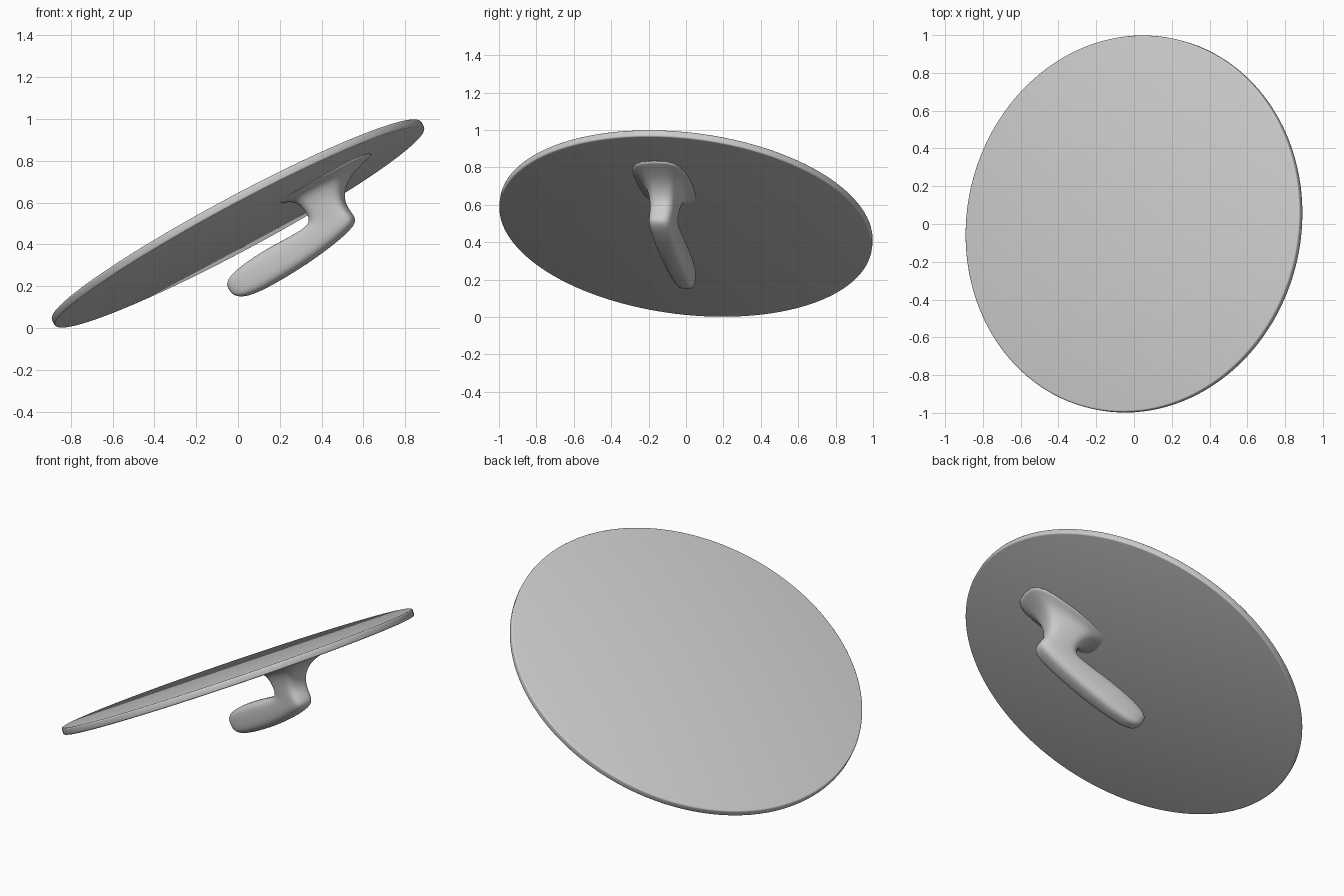
import bpy, bmesh, math
from mathutils import Vector, Matrix

if "Cube" in bpy.data.objects:
    bpy.data.objects.remove(bpy.data.objects["Cube"])

# Tilted frame: u runs along the handle, n is the disc normal
n = Vector((-0.47, 0.11, 0.876)).normalized()
u = Vector((0.843, -0.236, 0.482))
u = (u - n * u.dot(n)).normalized()
v = n.cross(u)
frame = Matrix((u, v, n)).transposed().to_4x4()
frame.translation = Vector((0, 0, 0.5))


def finish(bm, name):
    bmesh.ops.recalc_face_normals(bm, faces=bm.faces)
    bm.transform(frame)
    mesh = bpy.data.meshes.new(name)
    bm.to_mesh(mesh)
    bm.free()
    for p in mesh.polygons:
        p.use_smooth = True
    obj = bpy.data.objects.new(name, mesh)
    bpy.context.collection.objects.link(obj)
    return obj


# Disc: thin round plate with a softened rim
bm = bmesh.new()
bmesh.ops.create_cone(bm, cap_ends=True, segments=128,
                      radius1=1.003, radius2=1.003, depth=0.04)
rim = [e for e in bm.edges if any(len(f.verts) > 4 for f in e.link_faces)]
bmesh.ops.bevel(bm, geom=rim, offset=0.009, segments=3, profile=0.5, affect='EDGES')
disc = finish(bm, "disc")
bpy.ops.object.select_all(action='DESELECT')
disc.select_set(True)
bpy.context.view_layer.objects.active = disc
bpy.ops.object.shade_smooth_by_angle(angle=math.radians(35))

# Handle: inner (u, n), outer (u, n), half width, from the disc to the tip
sections = [
    (0.18, -0.010, 0.80, -0.010, 0.19),
    (0.25, -0.022, 0.69, -0.036, 0.125),
    (0.300, -0.045, 0.60, -0.063, 0.090),
    (0.322, -0.095, 0.530, -0.115, 0.074),
    (0.328, -0.145, 0.505, -0.180, 0.069),
    (0.310, -0.172, 0.522, -0.245, 0.067),
    (0.270, -0.180, 0.510, -0.287, 0.067),
    (0.20, -0.180, 0.37, -0.317, 0.067),
    (0.10, -0.176, 0.20, -0.335, 0.066),
    (0.00, -0.178, 0.05, -0.340, 0.063),
    (-0.10, -0.188, -0.08, -0.337, 0.056),
    (-0.165, -0.205, -0.155, -0.320, 0.047),
    (-0.195, -0.235, -0.190, -0.285, 0.026),
]
SIDES = 20


def rounded(t):
    # Superellipse: flat sides with rounded corners
    return math.copysign(abs(t) ** 0.62, t)


bm = bmesh.new()
rings = []
for iu, iw, ou, ow, half in sections:
    a, b = Vector((iu, 0, iw)), Vector((ou, 0, ow))
    mid, arm = (a + b) / 2, (b - a) / 2
    ring = []
    for i in range(SIDES):
        ang = 2 * math.pi * i / SIDES
        co = mid + arm * rounded(math.cos(ang)) + Vector((0, half * rounded(math.sin(ang)), 0))
        ring.append(bm.verts.new(co))
    rings.append(ring)
for r0, r1 in zip(rings, rings[1:]):
    for i in range(SIDES):
        j = (i + 1) % SIDES
        bm.faces.new((r0[i], r0[j], r1[j], r1[i]))
bm.faces.new(rings[0])
bm.faces.new(rings[-1])
handle = finish(bm, "handle")
sub = handle.modifiers.new("Smooth", 'SUBSURF')
sub.levels = sub.render_levels = 2
